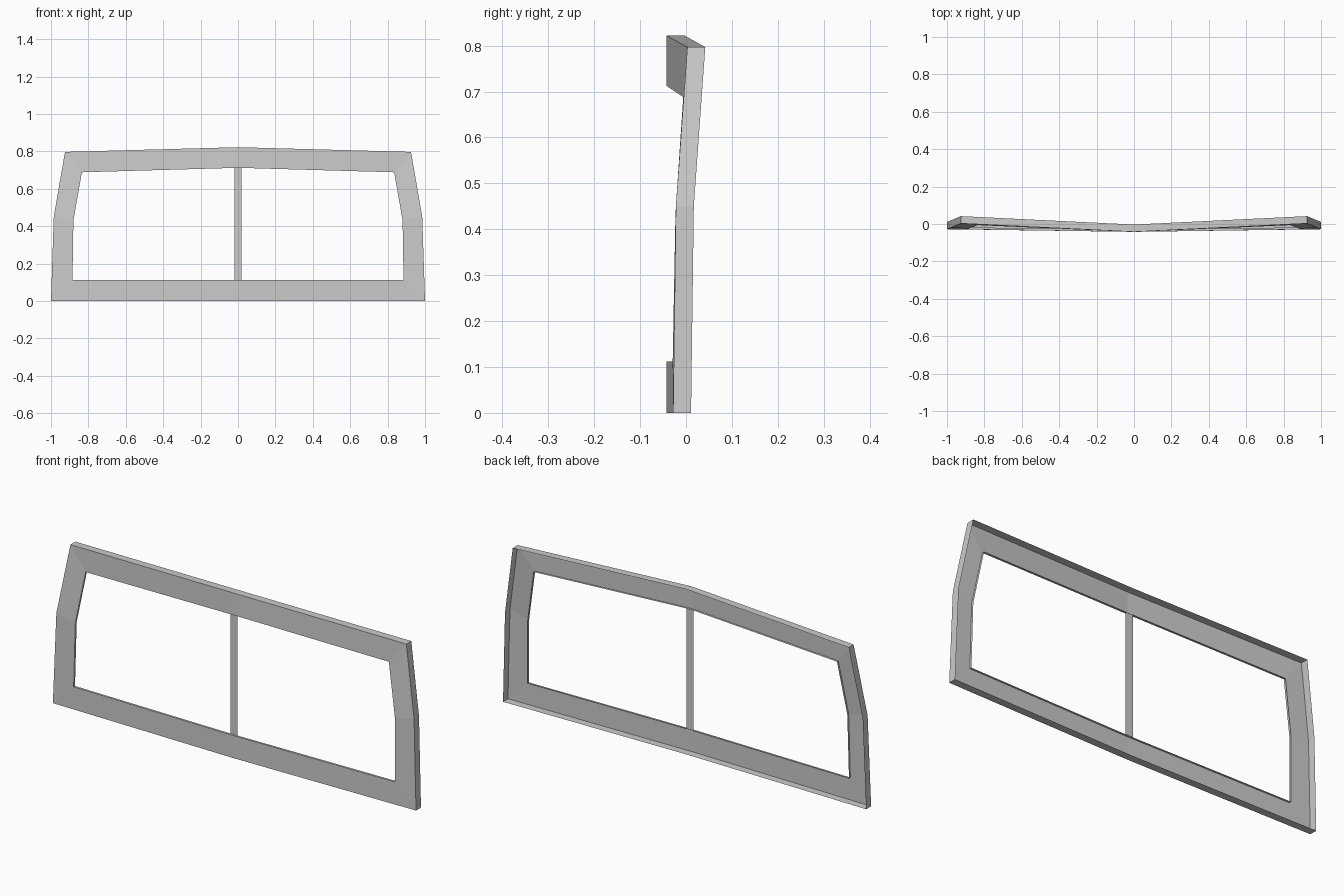
import bpy, bmesh
from mathutils import Vector

if "Cube" in bpy.data.objects:
    bpy.data.objects.remove(bpy.data.objects["Cube"])

RIM = 0.039   # depth of the outer flange
LIP = 0.011   # depth of the lip round the opening

# Right half of the frame's front: outer and inner outlines, bottom centre to top centre
OUTER = [(0, -.042, 0), (1, -.028, 0), (.985, -.022, .45), (.925, .003, .797), (0, -.042, .822)]
INNER = [(0, -.042, .112), (.885, -.029, .112), (.88, -.023, .43), (.835, -.006, .688), (0, -.042, .712)]


def add_object(name, bm):
    mesh = bpy.data.meshes.new(name)
    bm.to_mesh(mesh)
    bm.free()
    obj = bpy.data.objects.new(name, mesh)
    bpy.context.collection.objects.link(obj)
    return obj


# Pressed window frame, open at the back: front panel, outer flange and short inner lip
bm = bmesh.new()
rim, outer, inner, lip = [
    [bm.verts.new(Vector(p) + Vector((0, depth, 0))) for p in pts]
    for pts, depth in ((OUTER, RIM), (OUTER, 0), (INNER, 0), (INNER, LIP))]
for a, b in ((rim, outer), (outer, inner), (inner, lip)):
    for i in range(len(a) - 1):
        bm.faces.new((a[i], a[i + 1], b[i + 1], b[i]))
frame = add_object("window_frame", bm)
mirror = frame.modifiers.new("mirror", 'MIRROR')
mirror.use_axis[0] = True
mirror.use_clip = True

# Flat centre divider strip between the two panes
bm = bmesh.new()
strip = [(-.02, .112), (.02, .112), (.02, .712), (-.02, .712)]
bm.faces.new([bm.verts.new((x, -.031, z)) for x, z in strip])
add_object("centre_divider", bm)
